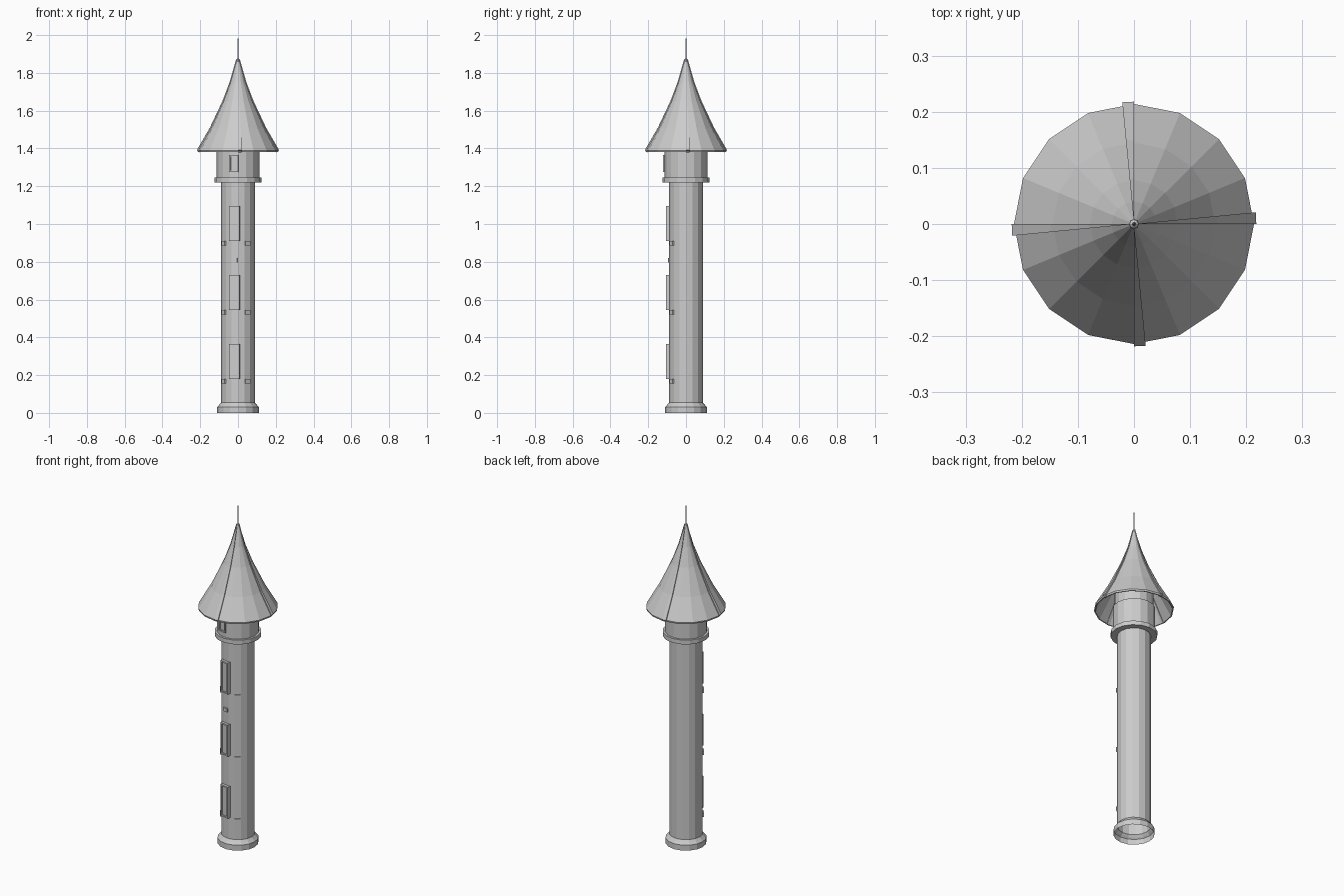
import bpy, bmesh
from math import pi, sin, cos, radians
from mathutils import Matrix

if "Cube" in bpy.data.objects:
    bpy.data.objects.remove(bpy.data.objects["Cube"])

SIDES = 16


def make_object(name, bm):
    bmesh.ops.remove_doubles(bm, verts=bm.verts, dist=1e-5)
    bmesh.ops.recalc_face_normals(bm, faces=bm.faces)
    mesh = bpy.data.meshes.new(name)
    bm.to_mesh(mesh)
    bm.free()
    obj = bpy.data.objects.new(name, mesh)
    bpy.context.collection.objects.link(obj)
    return obj


def lathe(name, profile, sides=SIDES):
    """Spin a (radius, z) profile into a faceted surface."""
    bm = bmesh.new()
    rings = [[bm.verts.new((r * cos(2 * pi * i / sides), r * sin(2 * pi * i / sides), z))
              for i in range(sides)] for r, z in profile]
    for a, b in zip(rings, rings[1:]):
        for i in range(sides):
            j = (i + 1) % sides
            bm.faces.new((a[i], a[j], b[j], b[i]))
    return make_object(name, bm)


def boxes(name, parts, angle):
    """Boxes given as (x, y, z centre, x, y, z size), turned around the tower axis."""
    bm = bmesh.new()
    turn = Matrix.Rotation(radians(angle), 4, 'Z')
    for x, y, z, sx, sy, sz in parts:
        m = turn @ Matrix.Translation((x, y, z)) @ Matrix.Diagonal((sx, sy, sz, 1))
        bm_box = bmesh.ops.create_cube(bm, size=1, matrix=m)
    mesh = bpy.data.meshes.new(name)
    bm.to_mesh(mesh)
    bm.free()
    obj = bpy.data.objects.new(name, mesh)
    bpy.context.collection.objects.link(obj)
    return obj


def window(name, radius, z, w, h, depth, angle):
    """Frame of four bars around a recessed panel."""
    t = 0.008
    y = -radius
    boxes(name + "_frame", [
        (-(w - t) / 2, y, z, t, depth, h), ((w - t) / 2, y, z, t, depth, h),
        (0, y, z + (h - t) / 2, w - 2 * t, depth, t),
        (0, y, z - (h - t) / 2, w - 2 * t, depth, t)], angle)
    boxes(name + "_panel", [(0, y + 0.004, z, w - 2 * t, depth - 0.004, h - 2 * t)], angle)


# Tower body, open at the bottom
lathe("base", [(0.11, 0), (0.11, 0.032), (0.102, 0.04), (0.09, 0.055)])
lathe("shaft", [(0.09, 0.05), (0.09, 1.22)])
lathe("collar", [(0.088, 1.22), (0.125, 1.22), (0.125, 1.245), (0.112, 1.245)])
lathe("upper_room", [(0.113, 1.245), (0.113, 1.39), (0.105, 1.39), (0.105, 1.56)])

# Roof shell with flared eave
outer = [(0.214, 1.389), (0.145, 1.508), (0.078, 1.65), (0.04, 1.75), (0.006, 1.87)]
inner = [(0.002, 1.85), (0.036, 1.742), (0.073, 1.642), (0.139, 1.5), (0.206, 1.38)]
lathe("roof", outer + inner + [(0.212, 1.38), outer[0]])

# Four raised roof ribs, tapering to the top
for k in range(4):
    bm = bmesh.new()
    rows = []
    for (ro, zo), (ri, zi) in zip(outer, reversed(inner)):
        row = []
        for r, z in ((ro + 0.004, zo + 0.002), (ri - 0.004, zi - 0.002)):
            for deg in (0, 5.5):
                a = radians(90 * k + deg)
                row.append(bm.verts.new((r * cos(a), r * sin(a), z)))
        rows.append([row[0], row[1], row[3], row[2]])
    for a, b in zip(rows, rows[1:]):
        for i in range(4):
            j = (i + 1) % 4
            bm.faces.new((a[i], a[j], b[j], b[i]))
    bm.faces.new(rows[0])
    make_object(f"roof_rib_{k + 1}", bm)

# Spire and its collar
lathe("spire_collar", [(0.01, 1.855), (0.008, 1.872), (0.004, 1.876)], 8)
lathe("spire", [(0.004, 1.86), (0.003, 1.95), (0.0003, 2.0)], 8)

# Windows on the front-left facet, with side blocks 45 degrees either way
FACET = -11.25
for k, z in enumerate((0.272, 0.637, 1.002)):
    window(f"window_{k + 1}", 0.09, z, 0.056, 0.185, 0.026, FACET)
    for side in (-1, 1):
        boxes(f"stone_block_{k + 1}_{'left' if side < 0 else 'right'}",
              [(0, -0.087, z - 0.105, 0.031, 0.016, 0.024)], FACET + 45 * side)
boxes("stone_block_middle", [(0, -0.087, 0.808, 0.028, 0.016, 0.022)], FACET)
window("upper_window", 0.111, 1.32, 0.048, 0.09, 0.018, FACET)
